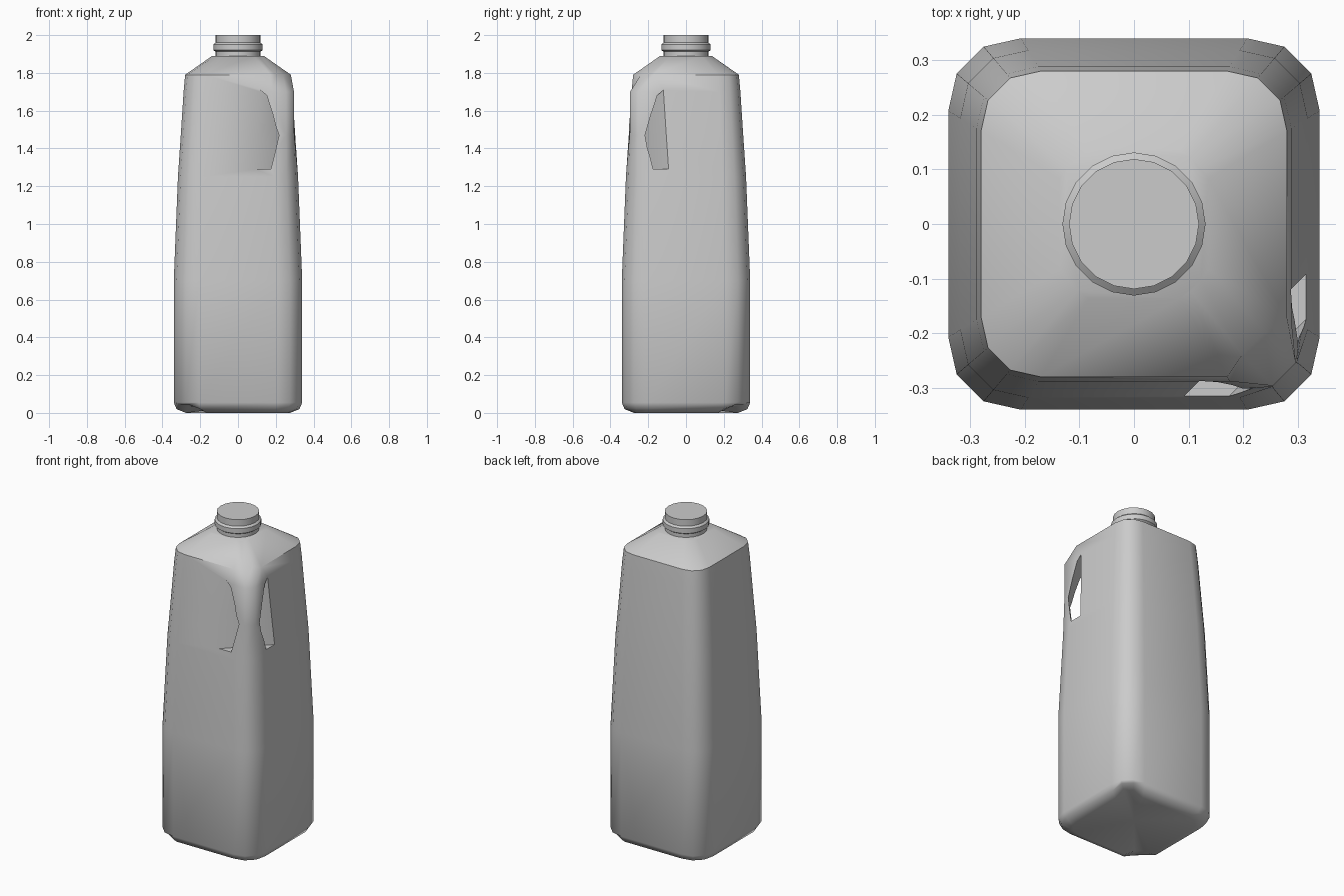
import bpy, bmesh, math
from mathutils import Vector, Matrix

if "Cube" in bpy.data.objects:
    bpy.data.objects.remove(bpy.data.objects["Cube"])

# one corner of the rounded-square cross-section, for half width 1
CORNER = [(1, .61), (.955, .81), (.81, .955), (.61, 1)]


def ring(bm, z, half, round_=0.0, handle=0.0, groove=0.0):
    """Cross-section with optional blend to a circle, a handle-corner push
    along (1,-1) and a raised diagonal groove (along x = y)."""
    verts = []
    for q in range(4):
        rot = Matrix.Rotation(q * math.pi / 2, 2)
        for i, p in enumerate(CORNER):
            v = rot @ Vector(p)
            v = (v.lerp(v.normalized(), round_)) * half
            dz = 0
            if i in (1, 2):
                if q == 3:
                    v += Vector((1, -1)).normalized() * handle
                if q in (0, 2):
                    dz = groove
            verts.append(bm.verts.new((v.x, v.y, z + dz)))
    return verts


def bridge(bm, a, b):
    n = len(a)
    for i in range(n):
        bm.faces.new((a[i], a[(i + 1) % n], b[(i + 1) % n], b[i]))


def finish(bm, name, angle):
    bmesh.ops.recalc_face_normals(bm, faces=bm.faces)
    me = bpy.data.meshes.new(name)
    bm.to_mesh(me)
    bm.free()
    ob = bpy.data.objects.new(name, me)
    bpy.context.collection.objects.link(ob)
    smooth(ob, angle)
    return ob


def smooth(ob, angle):
    bpy.ops.object.select_all(action='DESELECT')
    ob.select_set(True)
    bpy.context.view_layer.objects.active = ob
    bpy.ops.object.shade_smooth_by_angle(angle=math.radians(angle))


# jug body: lofted rings, creased base, sloped shoulder
bm = bmesh.new()
sections = [
    dict(z=0, half=.275, groove=.035),
    dict(z=.02, half=.325, groove=.025),
    dict(z=.055, half=.34),
    dict(z=.70, half=.34),
    dict(z=1.25, half=.318),
    dict(z=1.47, half=.303, handle=.012),
    dict(z=1.70, half=.288, handle=.03),
    dict(z=1.79, half=.28, handle=-.04),
    dict(z=1.89, half=.16, round_=1),
]
rings = [ring(bm, **s) for s in sections]
for a, b in zip(rings, rings[1:]):
    bridge(bm, a, b)
bm.faces.new(rings[-1])
centre = bm.verts.new((0, 0, .035))
base = rings[0]
for i in range(16):
    bm.faces.new((centre, base[(i + 1) % 16], base[i]))
body = finish(bm, "jug_body", 50)

# grip hole: prism along the (1,1) diagonal, profile in (diagonal distance, z)
profile = [(.288, 1.29), (.346, 1.29), (.357, 1.38), (.366, 1.47),
           (.340, 1.58), (.312, 1.68), (.288, 1.71)]
out, along = Vector((1, -1, 0)).normalized(), Vector((1, 1, 0)).normalized()
bm = bmesh.new()
ends = [[bm.verts.new(out * u + along * s + Vector((0, 0, z))) for u, z in profile]
        for s in (-.5, .5)]
bridge(bm, *ends)
for e in ends:
    bm.faces.new(e)
cutter = finish(bm, "grip_cutter", 30)
cutter.hide_render = True

mod = body.modifiers.new("grip_hole", 'BOOLEAN')
mod.operation, mod.solver, mod.object = 'DIFFERENCE', 'EXACT', cutter
bpy.context.view_layer.objects.active = body
bpy.ops.object.modifier_move_to_index(modifier=mod.name, index=0)
bpy.ops.object.modifier_apply(modifier=mod.name)
bpy.data.objects.remove(cutter)
smooth(body, 50)

# neck and cap: lathed profile
lathe = [(.119, 1.88), (.119, 1.912), (.131, 1.92), (.131, 1.95),
         (.119, 1.96), (.119, 2.0)]
N = 20
bm = bmesh.new()
loops = [[bm.verts.new((r * math.cos(2 * math.pi * i / N),
                        r * math.sin(2 * math.pi * i / N), z)) for i in range(N)]
         for r, z in lathe]
for a, b in zip(loops, loops[1:]):
    bridge(bm, a, b)
bm.faces.new(loops[0])
bm.faces.new(loops[-1])
finish(bm, "neck_and_cap", 40)
